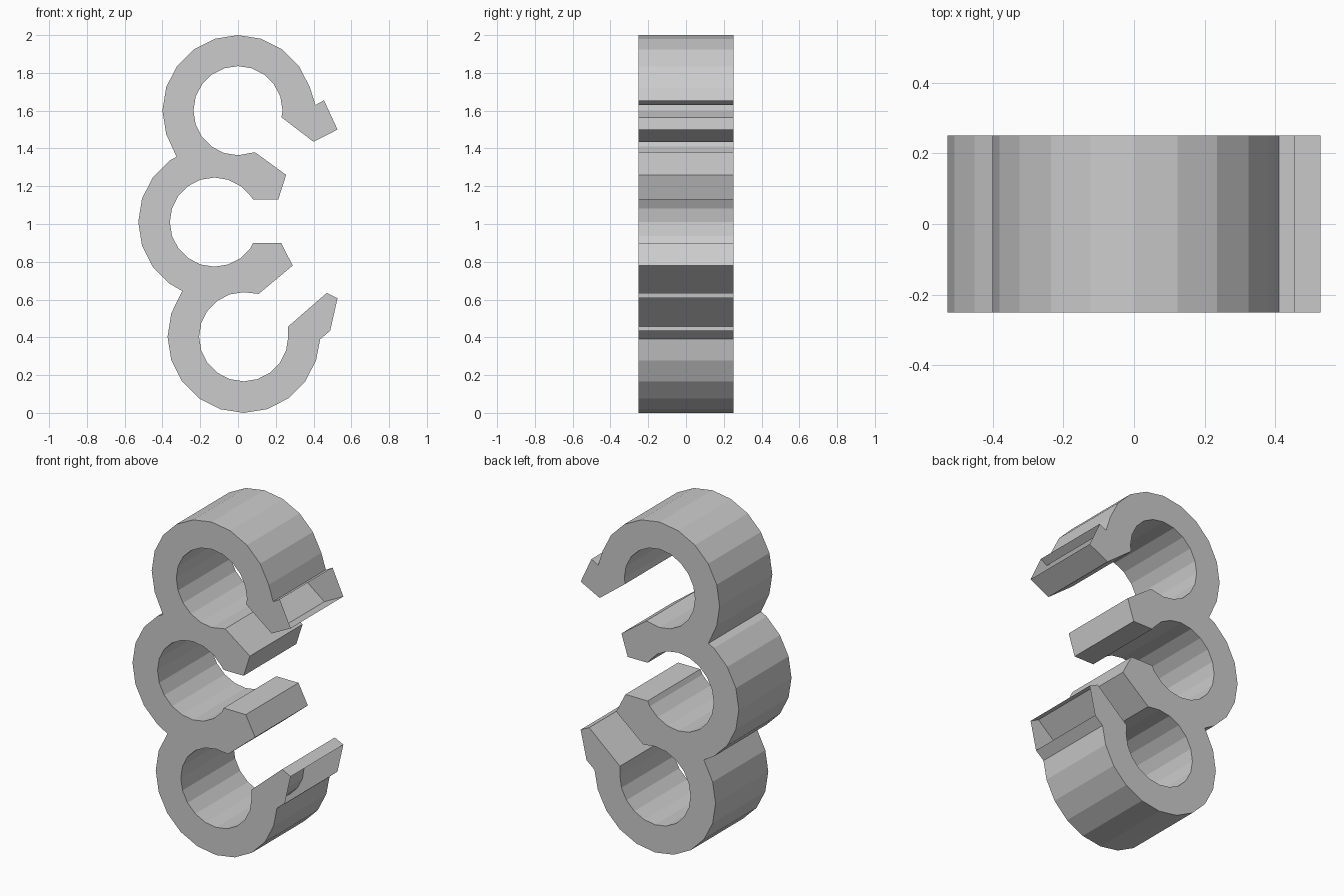
import bpy, bmesh
from math import cos, sin, radians

if "Cube" in bpy.data.objects:
    bpy.data.objects.remove(bpy.data.objects["Cube"])

HALF_DEPTH = 0.251
TOP, MID, LOW = (0, 1.6), (-0.125, 1.01), (0.03, 0.403)
OUTER, INNER = 0.403, 0.236


def arc(centre, radius, start, end):
    """Points every 18 degrees (20-sided ring) from start to end."""
    step = 18 if end > start else -18
    return [(centre[0] + radius * cos(radians(a)), centre[1] + radius * sin(radians(a)))
            for a in range(start, end + step, step)]


# outer wall, running down the left side from the upper lip
upper_lip = [(0.527, 1.5), (0.455, 1.655), (0.41, 1.63)]
profile = upper_lip + arc(TOP, 0.4, 18, 198) + [(-0.325, 1.355)]
profile += arc(MID, OUTER, 126, 234) + [(-0.295, 0.645)]
profile += arc(LOW, OUTER, 162, 342) + [(0.435, 0.39)]
# lower lip
lower_lip_start = len(profile)
profile += [(0.488, 0.435), (0.527, 0.607), (0.47, 0.635), (0.265, 0.457)]
# inner walls of the three rings, joined by the two middle jaws
profile += arc(LOW, INNER, 0, -270) + [(0.11, 0.63)]
profile += [(0.29, 0.78), (0.228, 0.9), (0.08, 0.9)]
profile += arc(MID, INNER, -36, -324)
profile += [(0.08, 1.13), (0.213, 1.13), (0.255, 1.26), (0.09, 1.38)]
profile += arc(TOP, INNER, -90, -360) + [(0.23, 1.565), (0.4, 1.435)]

# the outer faces of both lips are open
open_sides = {0, lower_lip_start}

bm = bmesh.new()
front = [bm.verts.new((x, -HALF_DEPTH, z)) for x, z in profile]
back = [bm.verts.new((x, HALF_DEPTH, z)) for x, z in profile]
caps = [bm.faces.new(front), bm.faces.new(back[::-1])]
n = len(profile)
for i in range(n):
    if i not in open_sides:
        j = (i + 1) % n
        bm.faces.new((front[j], front[i], back[i], back[j]))
bm.normal_update()
bmesh.ops.triangulate(bm, faces=caps, ngon_method='EAR_CLIP')

mesh = bpy.data.meshes.new("triple_ring_clip")
bm.to_mesh(mesh)
bm.free()
bpy.context.collection.objects.link(bpy.data.objects.new("triple_ring_clip", mesh))
